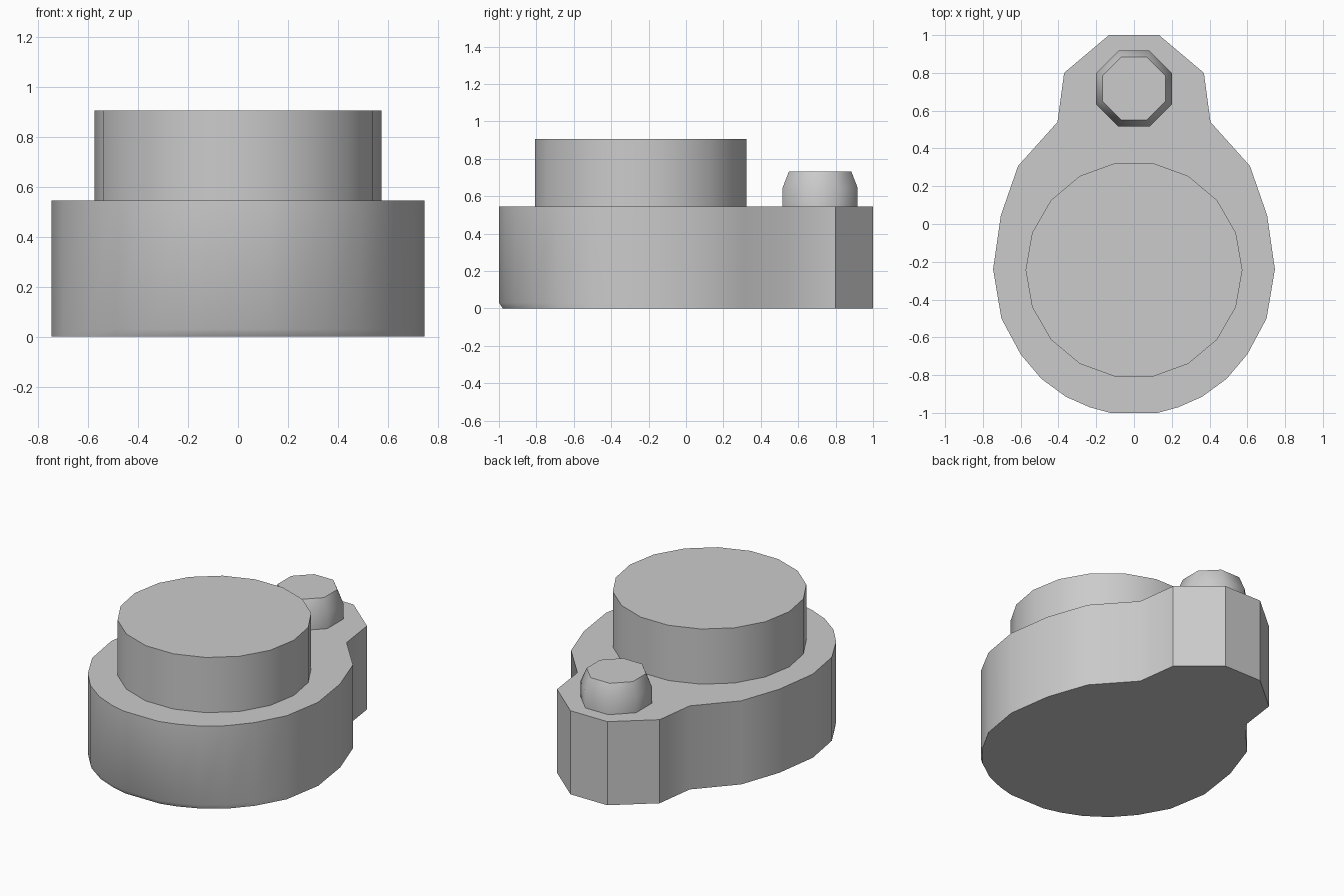
import bpy, bmesh, math

if "Cube" in bpy.data.objects:
    bpy.data.objects.remove(bpy.data.objects["Cube"])


def loft(name, rings, angle):
    """Skin a stack of equal-length rings and cap both ends."""
    bm = bmesh.new()
    loops = [[bm.verts.new(p) for p in ring] for ring in rings]
    n = len(loops[0])
    for low, high in zip(loops, loops[1:]):
        for i in range(n):
            j = (i + 1) % n
            bm.faces.new((low[i], low[j], high[j], high[i]))
    bm.faces.new(loops[0][::-1])
    bm.faces.new(loops[-1])
    bmesh.ops.recalc_face_normals(bm, faces=bm.faces)
    mesh = bpy.data.meshes.new(name)
    bm.to_mesh(mesh)
    bm.free()
    obj = bpy.data.objects.new(name, mesh)
    bpy.context.collection.objects.link(obj)
    bpy.ops.object.select_all(action='DESELECT')
    obj.select_set(True)
    bpy.context.view_layer.objects.active = obj
    bpy.ops.object.shade_smooth_by_angle(angle=math.radians(angle))
    return obj


def circle(radius, sides, cy, z):
    """Regular polygon ring with a flat side facing the front."""
    step = 2 * math.pi / sides
    return [(radius * math.sin((i + 0.5) * step),
             cy - radius * math.cos((i + 0.5) * step), z) for i in range(sides)]


# Pear-shaped body: right half of the outline, mirrored to the left
half = [(0.125, -1.0), (0.235, -0.97), (0.36, -0.915), (0.49, -0.82),
        (0.60, -0.69), (0.702, -0.50), (0.746, -0.24), (0.705, 0.045),
        (0.614, 0.307), (0.405, 0.54), (0.37, 0.80), (0.133, 1.0)]
outline = half + [(-x, y) for x, y in reversed(half)]


def body_ring(z, tuck=0.0):
    # tuck pulls only the rounded front edge inward
    return [(x, y + tuck * max(0.0, min(1.0, -y * 2 - 1)), z) for x, y in outline]


loft("body", [body_ring(0.0, 0.02), body_ring(0.03), body_ring(0.545)], 40)

# Large round knob
loft("round_knob", [circle(0.574, 18, -0.243, z) for z in (0.535, 0.905)], 40)

# Small octagonal button with a tapered top
loft("small_button", [circle(0.217, 8, 0.717, 0.535),
                      circle(0.217, 8, 0.717, 0.645),
                      circle(0.18, 8, 0.717, 0.733)], 50)
